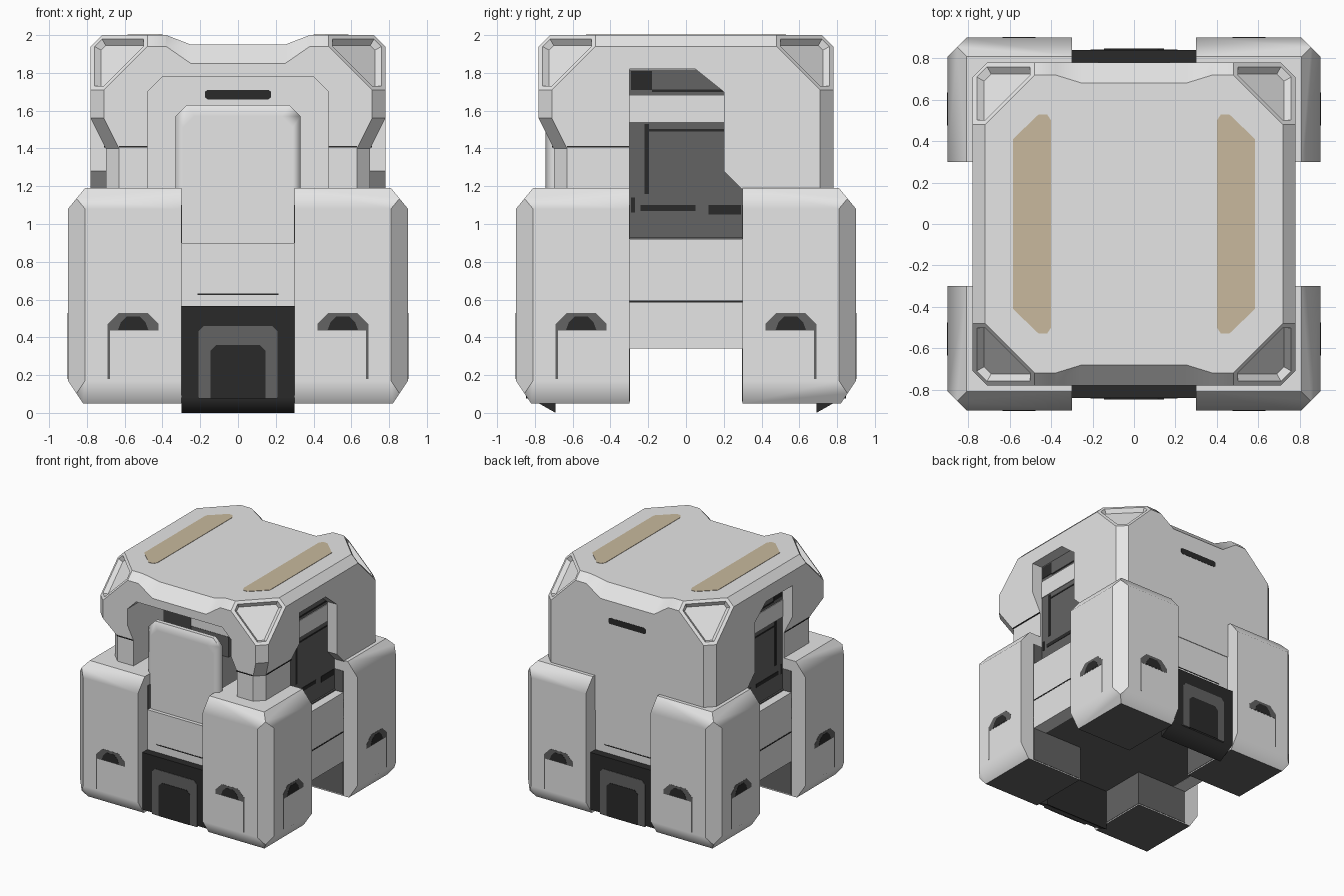
import bpy, bmesh, math
from mathutils import Vector

if "Cube" in bpy.data.objects:
    bpy.data.objects.remove(bpy.data.objects["Cube"])


def material(name, rgb):
    m = bpy.data.materials.new(name)
    m.diffuse_color = (*rgb, 1)
    m.use_nodes = True
    m.node_tree.nodes["Principled BSDF"].inputs["Base Color"].default_value = m.diffuse_color
    return m


LIGHT = material("light grey", (0.79, 0.79, 0.79))
GREY = material("dark grey", (0.125, 0.125, 0.125))
BLACK = material("near black", (0.023, 0.023, 0.023))
TAN = material("tan", (0.58, 0.485, 0.34))


def loft(name, rings, mat):
    """Closed solid through rings of equal point count."""
    bm = bmesh.new()
    loops = [[bm.verts.new(p) for p in r] for r in rings]
    n = len(loops[0])
    for a, b in zip(loops, loops[1:]):
        for i in range(n):
            j = (i + 1) % n
            bm.faces.new((a[i], a[j], b[j], b[i]))
    bm.faces.new(loops[0])
    bm.faces.new(loops[-1])
    bmesh.ops.recalc_face_normals(bm, faces=bm.faces)
    me = bpy.data.meshes.new(name)
    bm.to_mesh(me)
    bm.free()
    me.materials.append(mat)
    ob = bpy.data.objects.new(name, me)
    bpy.context.collection.objects.link(ob)
    return ob


def prism(name, pts, axis, a, b, mat=LIGHT):
    """Extrude a 2D outline along an axis from a to b."""
    put = {"x": lambda p, t: (t, p[0], p[1]),
           "y": lambda p, t: (p[0], t, p[1]),
           "z": lambda p, t: (p[0], p[1], t)}[axis]
    return loft(name, [[put(p, t) for p in pts] for t in (a, b)], mat)


def box(name, lo, hi, mat=LIGHT):
    pts = [(lo[0], lo[1]), (hi[0], lo[1]), (hi[0], hi[1]), (lo[0], hi[1])]
    return prism(name, pts, "z", lo[2], hi[2], mat)


def arch(w, z0, z1, c):
    """Rectangle outline with its two top corners cut."""
    return [(-w, z0), (w, z0), (w, z1 - c), (w - c, z1), (c - w, z1), (-w, z1 - c)]


def mirror(ob, x=True, y=False):
    m = ob.modifiers.new("mirror", "MIRROR")
    m.use_axis = (x, y, False)
    m.use_mirror_merge = False
    return ob


def soften(ob, degrees):
    """Smooth shading below an angle, with the big faces kept flat."""
    ob.data.shade_smooth()
    ob.data.set_sharp_from_angle(angle=math.radians(degrees))
    m = ob.modifiers.new("weighted normals", "WEIGHTED_NORMAL")
    m.weight, m.keep_sharp = 100, True


def clip(ob, planes):
    """Cut away everything in front of each (point, normal) plane."""
    bm = bmesh.new()
    bm.from_mesh(ob.data)
    for co, no in planes:
        bmesh.ops.bisect_plane(bm, geom=bm.verts[:] + bm.edges[:] + bm.faces[:], dist=1e-5,
                               plane_co=co, plane_no=Vector(no).normalized(), clear_outer=True)
        bmesh.ops.holes_fill(bm, edges=[e for e in bm.edges if e.is_boundary], sides=0)
    bmesh.ops.recalc_face_normals(bm, faces=bm.faces)
    bm.to_mesh(ob.data)
    bm.free()


def cut(ob, cutter):
    cutter.hide_render = True
    m = ob.modifiers.new("cut", "BOOLEAN")
    m.operation, m.solver, m.object = "DIFFERENCE", "EXACT", cutter
    bpy.context.view_layer.objects.active = ob
    bpy.ops.object.modifier_apply(modifier=m.name)
    bpy.data.objects.remove(cutter)


# Upper shell: the front columns step inwards below z 1.56
def ring(z, f, c):
    half = [(c, -f), (f, -c), (f, -0.2), (0.78, -0.1), (0.78, 0.71), (0.71, 0.78)]
    return [(x, y, z) for x, y in half] + [(-x, y, z) for x, y in reversed(half)]


shell = loft("upper_shell", [ring(0.9, 0.70, 0.63), ring(1.4, 0.70, 0.63),
                             ring(1.56, 0.78, 0.71), ring(2.0, 0.78, 0.71)], LIGHT)
planes = []
for s in (-1, 1):
    planes += [((0.72 * s, 0, 2), (s, 0, 1)), ((0, 0.72 * s, 2), (0, s, 1))]
    planes += [((0.72 * s, 0.48 * t, 2), (s, t, 1)) for t in (-1, 1)]
clip(shell, planes)

# Sunken triangles on the four top corners
bm = bmesh.new()
bm.from_mesh(shell.data)
bm.normal_update()
corners = [f for f in bm.faces if min(abs(f.normal.x), abs(f.normal.y), f.normal.z) > 0.5]
bmesh.ops.inset_individual(bm, faces=corners, thickness=0.03, depth=0)
bmesh.ops.inset_individual(bm, faces=corners, thickness=0.02, depth=-0.035)
bm.to_mesh(shell.data)
bm.free()

# Shallow channel across the roof, with lowered edges at front and back
cut(shell, prism("channel_cutter", [(-0.51, 2.05), (-0.25, 1.95), (0.25, 1.95), (0.51, 2.05)],
                 "y", -1, 1))
for s in (-1, 1):
    r = [(-0.51, 0.76 * s, 2.05), (-0.25, 0.68 * s, 1.95),
         (0.25, 0.68 * s, 1.95), (0.51, 0.76 * s, 2.05)]
    cut(shell, loft("edge_cutter", [r, [(x, y + 0.3 * s, z - 0.3) for x, y, z in r]], LIGHT))

# Hollow inside, front arch and side openings
cut(shell, box("cavity_cutter", (-0.69, -0.3, 0.8), (0.69, 0.34, 1.82)))
cut(shell, prism("arch_cutter", arch(0.48, 0.8, 1.78, 0.08), "y", -1, -0.25))
cut(shell, prism("side_cutter", [(-0.3, 0.8), (0.3, 0.8), (0.3, 1.18), (0.2, 1.28),
                                 (0.2, 1.7), (0.05, 1.82), (-0.3, 1.82)], "x", -1, 1))
soften(shell, 32)

# Dark inner side walls with a light bar and black machinery marks
mirror(box("inner_side_wall", (0.645, -0.299, 0.9), (0.687, 0.339, 1.819), GREY))
mirror(box("inner_bar", (0.68, -0.299, 1.54), (0.692, 0.25, 1.68)))
for y0, y1, z0, z1 in [(-0.29, -0.18, 1.71, 1.81), (-0.22, -0.195, 1.16, 1.53),
                       (-0.2, 0.2, 1.49, 1.502), (-0.24, 0.05, 1.07, 1.10),
                       (0.12, 0.29, 1.05, 1.10), (-0.29, -0.27, 1.06, 1.14),
                       (-0.18, 0.2, 1.70, 1.712)]:
    mirror(box("wall_mark", (0.685, y0, z0), (0.69, y1, z1), BLACK))

# Front sliding panel with bevelled rim
soften(loft("front_panel", [[(x, y, z) for x, z in arch(w, 0.88, h, 0.06)]
                            for y, w, h in ((-0.68, 0.33, 1.63), (-0.715, 0.33, 1.63),
                                            (-0.745, 0.29, 1.57))], LIGHT), 60)

# Slot seen on both faces of the back wall
for y in (0.336, 0.776):
    prism("back_slot", [(-0.175, 1.67), (-0.16, 1.66), (0.16, 1.66), (0.175, 1.67),
                        (0.175, 1.7), (0.16, 1.71), (-0.16, 1.71), (-0.175, 1.7)],
          "y", y, y + 0.006, BLACK)

# Seams on the front columns
mirror(box("column_seam_front", (0.48, -0.709, 1.404), (0.63, -0.69, 1.412), BLACK))
mirror(box("column_seam_side", (0.69, -0.63, 1.404), (0.709, -0.301, 1.412), BLACK))

# Roof stripes
mirror(prism("roof_stripe", [(0.40, -0.5), (0.42, -0.53), (0.46, -0.53), (0.585, -0.41),
                             (0.585, 0.41), (0.46, 0.53), (0.42, 0.53), (0.40, 0.5)],
             "z", 1.995, 2.003, TAN))

# Lower core and the bands between the corner blocks
box("core", (-0.7, -0.7, 0.341), (0.7, 0.7, 0.93), GREY)
mirror(box("side_band", (0.65, -0.3, 0.34), (0.77, 0.3, 0.92)))
mirror(box("side_band_seam", (0.76, -0.3, 0.585), (0.772, 0.3, 0.595), BLACK))
mirror(box("end_band", (-0.3, -0.775, 0.56), (0.3, -0.65, 0.9)), False, True)
mirror(box("end_band_seam", (-0.215, -0.777, 0.625), (0.215, -0.76, 0.633), BLACK), False, True)

# Dark foot panels at front and back, with a grey frame
foot = mirror(prism("foot_panel", [(-0.84, 0.565), (-0.84, 0.085), (-0.69, 0), (-0.69, 0.565)],
                    "x", -0.3, 0.3, BLACK), False, True)
soften(foot, 65)
mirror(prism("foot_frame", arch(0.21, 0.075, 0.46, 0.03), "y", -0.844, -0.83, GREY), False, True)
mirror(prism("foot_frame_centre", arch(0.145, 0.075, 0.36, 0.03), "y", -0.847, -0.83, BLACK),
       False, True)

# Four chamfered corner blocks with dark undersides
block = box("corner_block", (0.3, 0.3, 0.05), (0.9, 0.9, 1.19))
clip(block, [((0.81, 0, 1.19), (0.11, 0, 0.09)), ((0, 0.81, 1.19), (0, 0.11, 0.09)),
             ((0.82, 0, 0.05), (0.12, 0, -0.08)), ((0, 0.82, 0.05), (0, 0.12, -0.08)),
             ((0.81, 0.9, 0), (1, 1, 0))])
block.data.materials.append(GREY)
for p in block.data.polygons:
    p.material_index = int(p.normal.z < -0.9)
mirror(block, True, True)
soften(block, 44)
mirror(box("corner_block_lining", (0.297, 0.297, 0.06), (0.77, 0.77, 1.1), GREY), True, True)

# Hand grips on both outer faces of every block
grip = [(0.42, 0.435), (0.69, 0.435), (0.69, 0.47), (0.63, 0.53), (0.48, 0.53), (0.42, 0.47)]
grip_hole = [(0.475, 0.44), (0.635, 0.44), (0.62, 0.48), (0.59, 0.51), (0.52, 0.51), (0.49, 0.48)]
groove = [(0.678, 0.18), (0.69, 0.18), (0.69, 0.44), (0.678, 0.44)]
for axis in "xy":
    mirror(prism("grip", grip, axis, 0.895, 0.9015, GREY), True, True)
    mirror(prism("grip_hole", grip_hole, axis, 0.896, 0.903, BLACK), True, True)
    mirror(prism("grip_groove", groove, axis, 0.895, 0.9015, GREY), True, True)
